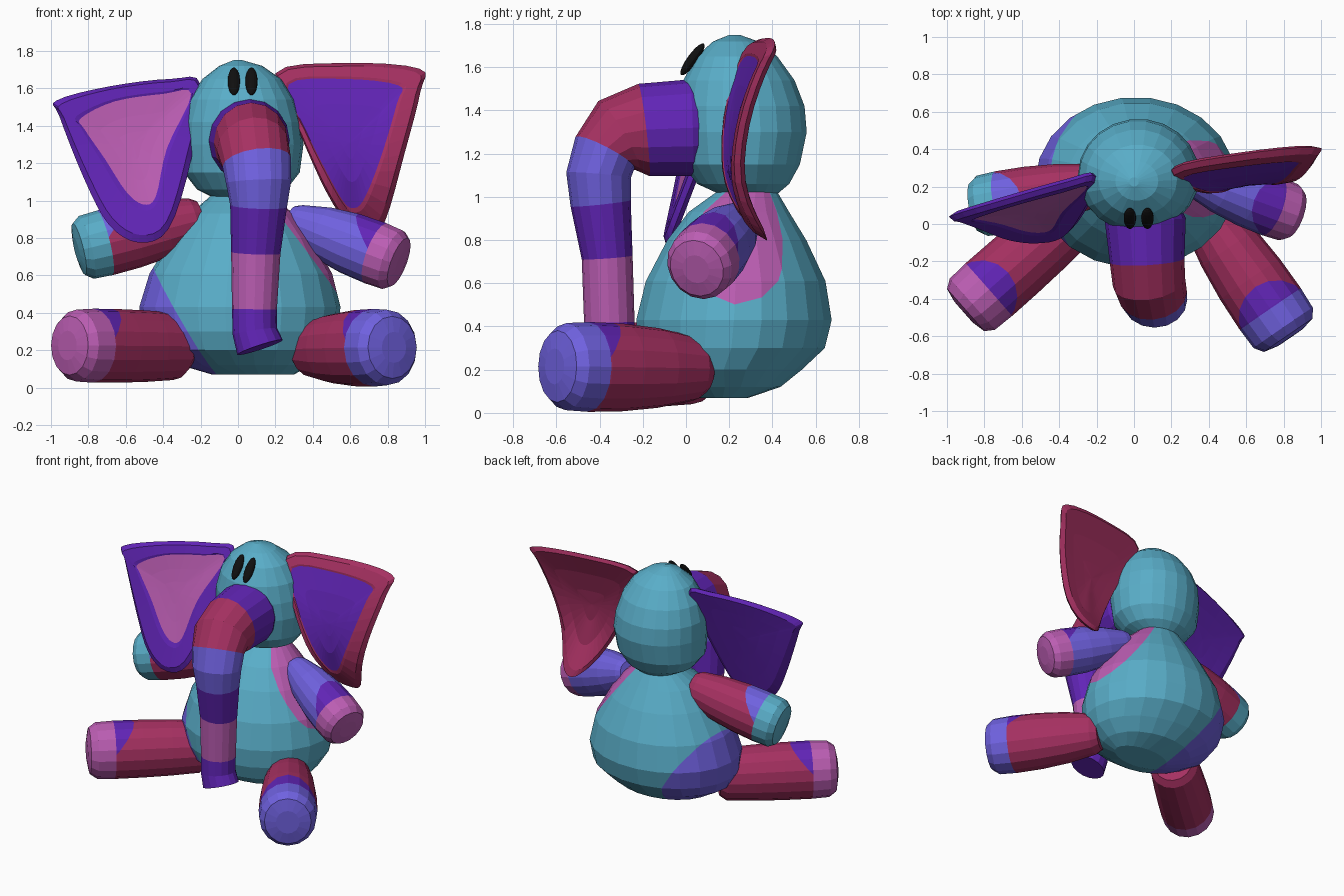
import bpy, bmesh, math
from mathutils import Vector

if "Cube" in bpy.data.objects:
    bpy.data.objects.remove(bpy.data.objects["Cube"])

COLORS = {
    "teal": (0.10, 0.42, 0.58), "red": (0.38, 0.03, 0.12), "purple": (0.12, 0.018, 0.47),
    "lilac": (0.16, 0.12, 0.74), "pink": (0.50, 0.11, 0.45), "black": (0.005, 0.005, 0.005)}
NAMES = list(COLORS)
MATS = []
for n, c in COLORS.items():
    m = bpy.data.materials.new(n)
    m.diffuse_color = (*c, 1)
    m.use_nodes = True
    m.node_tree.nodes["Principled BSDF"].inputs["Base Color"].default_value = m.diffuse_color
    MATS.append(m)
Z, X = Vector((0, 0, 1)), Vector((1, 0, 0))


def finish(name, bm):
    bmesh.ops.recalc_face_normals(bm, faces=bm.faces[:])
    me = bpy.data.meshes.new(name)
    bm.to_mesh(me)
    bm.free()
    for m in MATS:
        me.materials.append(m)
    ob = bpy.data.objects.new(name, me)
    bpy.context.collection.objects.link(ob)
    return ob


def loft(name, stations, colors, sides=20, ref=X, axis=None, patches=()):
    """Skin elliptical rings (centre, ra, rb); colors holds one name per segment."""
    bm = bmesh.new()
    pts = [Vector(s[0]) for s in stations]
    rings, last = [], len(pts) - 1
    for i, (p, (_, ra, rb)) in enumerate(zip(pts, stations)):
        t = axis or (pts[min(i + 1, last)] - pts[max(i - 1, 0)]).normalized()
        u = (ref - t * ref.dot(t)).normalized()
        v = t.cross(u)
        rings.append([bm.verts.new(p + u * ra * math.cos(a) + v * rb * math.sin(a))
                      for a in (2 * math.pi * k / sides for k in range(sides))])
    for i in range(last):
        for k in range(sides):
            j = (k + 1) % sides
            f = bm.faces.new((rings[i][k], rings[i][j], rings[i + 1][j], rings[i + 1][k]))
            f.material_index = NAMES.index(colors[i])
    for ring, i in ((rings[0], 0), (rings[-1], last - 1)):
        bm.faces.new(ring).material_index = NAMES.index(colors[i])
    # coloured patches: everything beyond a cutting plane (point, normal)
    for co, no, col in patches:
        co, no = Vector(co), Vector(no)
        bmesh.ops.bisect_plane(bm, geom=bm.verts[:] + bm.edges[:] + bm.faces[:],
                               plane_co=co, plane_no=no)
        for f in bm.faces:
            if (f.calc_center_median() - co).dot(no) > 0:
                f.material_index = NAMES.index(col)
    return finish(name, bm)


# Body and head
body = [(.07, .08, .17, .22, .12), (.12, .04, .18, .35, .26), (.2, .015, .175, .465, .365),
        (.3, .01, .21, .522, .437), (.43, .01, .222, .538, .457), (.61, .015, .23, .488, .42),
        (.8, .02, .235, .375, .325), (.93, .02, .245, .275, .235), (1.03, .02, .285, .16, .135)]
head = [(1.01, .02, .29, .14, .13), (1.06, .02, .265, .24, .215), (1.15, .02, .255, .31, .275),
        (1.3, .025, .26, .325, .302), (1.42, .02, .255, .315, .297), (1.54, .02, .245, .28, .26),
        (1.65, .02, .235, .21, .19), (1.72, .015, .23, .115, .105), (1.75, .0, .225, .025, .025)]
for name, rows, patches in (
        ("body", body, (((-.08, 0, 0), (-.75, .05, -.45), "lilac"),
                        ((.915, 0, 0), (.8, .03, .6), "pink"))),
        ("head", head, ())):
    loft(name, [((x, y, z), rx, ry) for z, x, y, rx, ry in rows],
         ["teal"] * len(rows), sides=22, axis=Z, patches=patches)

# Striped trunk
trunk = [((.06, .13, 1.32), .17, .19), ((.06, .025, 1.32), .217, .224), ((.07, -.195, 1.31), .2, .215),
         ((.08, -.31, 1.28), .195, .19), ((.1, -.375, 1.205), .185, .155), ((.11, -.405, 1.1), .175, .15),
         ((.11, -.395, .97), .152, .14), ((.095, -.365, .72), .132, .118), ((.088, -.355, .42), .12, .117),
         ((.09, -.36, .3), .12, .115), ((.118, -.37, .215), .128, .115)]
loft("trunk", trunk, ["purple", "purple", "red", "red", "lilac", "lilac", "purple", "pink",
                      "purple", "purple"], sides=16)


# Arms and legs: tapered tube with a slanted cuff patch on top and a rounded end pad
def limb(name, start, end, r0, r1, main, cuff, pad):
    a, b = Vector(start), Vector(end)
    prof = [(0, r0 * .8), (.06, r0), (.3, r0 + .6 * (r1 - r0)), (.55, r0 + .92 * (r1 - r0)),
            (.78, r1), (.94, r1 * .97), (1, r1 * .8), (1.02, r1 * .4)]
    d = (b - a).normalized()
    loft(name, [(a.lerp(b, t), r, r * .95) for t, r in prof], [main] * 7, sides=16, ref=Z,
         patches=((a.lerp(b, .84), d + Z * .9, cuff), (a.lerp(b, .79), d, pad)))


limb("right_arm", (.28, .26, .895), (.86, .05, .67), .1, .172, "lilac", "purple", "pink")
limb("left_arm", (-.2, .21, .9), (-.85, .09, .74), .125, .178, "red", "lilac", "teal")
limb("right_leg", (.37, .07, .205), (.825, -.595, .215), .15, .208, "red", "purple", "lilac")
limb("left_leg", (-.31, .06, .22), (-.9, -.46, .225), .18, .198, "red", "purple", "pink")


# Ears: curved flaps with a padded rim and an inset panel
def spline(pts, n=4):
    out, k = [], len(pts)
    for i in range(k):
        p0, p1, p2, p3 = (Vector(pts[(i + d) % k]) for d in (-1, 0, 1, 2))
        for s in range(n):
            t = s / n
            out.append(.5 * (2 * p1 + (p2 - p0) * t + (2 * p0 - 5 * p1 + 4 * p2 - p3) * t * t
                             + (3 * p1 - p0 - 3 * p2 + p3) * t ** 3))
    return out


def ear(name, outline, panel, depth, rim_col, panel_col):
    bm = bmesh.new()
    o, p = spline(outline), spline(panel)
    mid = sum(p, Vector((0, 0))) / len(p)
    # (from curve, to curve, blend, y offset), running from back centre to front centre
    layers = [(o, None, .75, .02), (o, None, .4, .022), (o, p, .3, .025), (o, p, 0, .0),
              (o, p, .2, -.026), (o, p, .85, -.028), (o, p, 1, -.022), (p, None, .4, -.015),
              (p, None, .75, -.012)]
    rings = []
    for src, dst, f, off in layers:
        ring = []
        for i, q in enumerate(src):
            w = q.lerp(dst[i] if dst else mid, f)
            ring.append(bm.verts.new((w.x, depth(w.x, w.y) + off, w.y)))
        rings.append(ring)
    n = len(o)
    for i in range(len(rings) - 1):
        for k in range(n):
            j = (k + 1) % n
            f = bm.faces.new((rings[i][k], rings[i][j], rings[i + 1][j], rings[i + 1][k]))
            f.material_index = NAMES.index(panel_col if i >= 6 else rim_col)
    for ring, off, col in ((rings[0], .02, rim_col), (rings[-1], -.012, panel_col)):
        c = bm.verts.new((mid.x, depth(*mid) + off, mid.y))
        for k in range(n):
            bm.faces.new((ring[k], ring[(k + 1) % n], c)).material_index = NAMES.index(col)
    finish(name, bm)


ear("right_ear",
    [(.2, 1.68), (.57, 1.735), (.97, 1.705), (.975, 1.58), (.89, 1.25), (.79, .9), (.70, .80),
     (.60, .85), (.47, 1.05), (.33, 1.36)],
    [(.27, 1.62), (.57, 1.65), (.86, 1.615), (.85, 1.52), (.76, 1.22), (.67, 1.0), (.61, .96),
     (.56, 1.0), (.48, 1.14), (.36, 1.38)],
    lambda x, z: .215 + (.47 if z > 1.15 else 1.2) * (z - 1.15) ** 2 + .14 * (x - .6),
    "red", "purple")
ear("left_ear",
    [(-.2, 1.62), (-.36, 1.65), (-.69, 1.61), (-.97, 1.535), (-.955, 1.45), (-.82, 1.11), (-.69, .87),
     (-.53, .775), (-.37, .85), (-.25, 1.22)],
    [(-.25, 1.57), (-.4, 1.57), (-.66, 1.53), (-.84, 1.44), (-.82, 1.38), (-.71, 1.22), (-.6, 1.05),
     (-.51, .98), (-.44, 1.02), (-.38, 1.28)],
    lambda x, z: .245 + .24 * (x + .2) * (z - .6) - .39 * (1.6 - z),
    "purple", "pink")

# Eyes
for side, x in (("left", -.022), ("right", .072)):
    bpy.ops.mesh.primitive_uv_sphere_add(segments=14, ring_count=10, radius=1,
                                         location=(x, .03, 1.637), rotation=(math.radians(-36), 0, 0))
    eye = bpy.context.object
    eye.name = side + "_eye"
    eye.scale = (.033, .024, .09)
    eye.data.materials.append(MATS[NAMES.index("black")])
